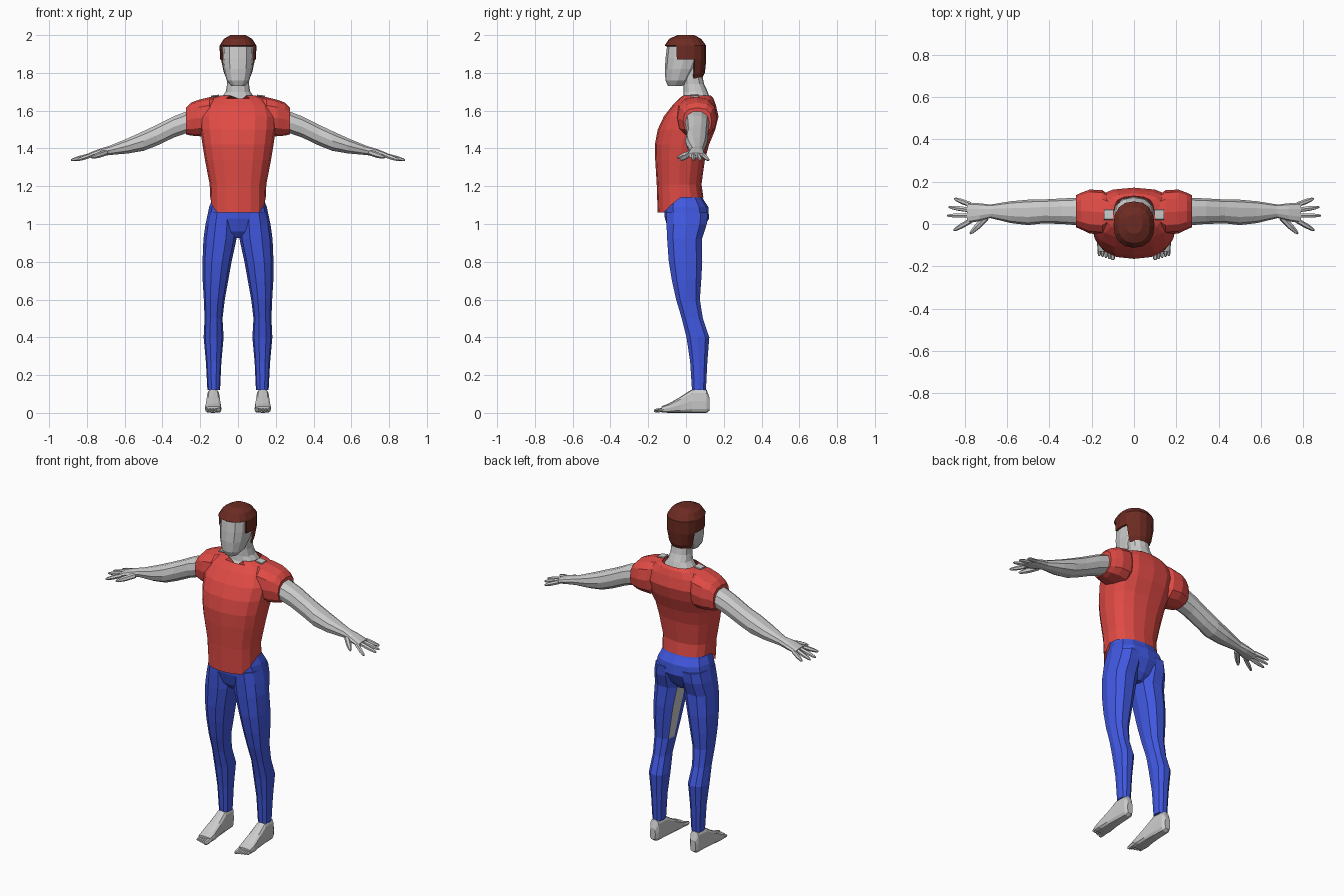
import bpy
import bmesh
from math import cos, sin, pi, copysign
from mathutils import Vector

cube = bpy.data.objects.get("Cube")
if cube:
    bpy.data.objects.remove(cube, do_unlink=True)


def material(name, rgb):
    mat = bpy.data.materials.new(name)
    mat.use_nodes = True
    color = (*rgb, 1)
    mat.diffuse_color = color
    bsdf = next(n for n in mat.node_tree.nodes if n.type == "BSDF_PRINCIPLED")
    bsdf.inputs["Base Color"].default_value = color
    return mat


SKIN = material("pale grey skin", (.6, .6, .6))
SHIRT = material("red shirt", (.75, .07, .06))
PANTS = material("blue trousers", (.053, .098, .75))
HAIR = material("dark brown hair", (.15, .024, .016))


def ring(axis, pos, a0, a1, b0, b1, sides, power):
    """Superellipse filling a box in the plane across the axis."""
    points = []
    for i in range(sides):
        t = 2 * pi * i / sides
        c, s = (copysign(abs(v) ** (2 / power), v) for v in (cos(t), sin(t)))
        a = (a0 + a1) / 2 + c * (a1 - a0) / 2
        b = (b0 + b1) / 2 + s * (b1 - b0) / 2
        point = {"x": (pos, a, b), "y": (a, pos, b), "z": (a, b, pos)}[axis]
        points.append(Vector(point))
    return points


def loft(name, rings, mat, side=1, start_cap=True, end_cap=True, edit=None):
    """Skin a row of rings; side -1 mirrors the part across x."""
    bm = bmesh.new()
    rows = [[bm.verts.new((p.x * side, p.y, p.z)) for p in r] for r in rings]
    count = len(rows[0])
    for low, high in zip(rows, rows[1:]):
        for i in range(count):
            j = (i + 1) % count
            bm.faces.new((low[i], low[j], high[j], high[i]))
    if start_cap:
        bm.faces.new(rows[0][::-1])
    if end_cap:
        bm.faces.new(rows[-1])
    bmesh.ops.recalc_face_normals(bm, faces=bm.faces[:])
    if edit:
        bm.normal_update()
        edit(bm)
    mesh = bpy.data.meshes.new(name)
    bm.to_mesh(mesh)
    bm.free()
    mesh.materials.append(mat)
    obj = bpy.data.objects.new(name, mesh)
    bpy.context.collection.objects.link(obj)
    return obj


def section_loft(name, axis, sections, mat, sides=12, power=2.3, **options):
    return loft(name, [ring(axis, *s, sides, power) for s in sections], mat, **options)


def body_loft(name, sections, mat, sides=12, power=2.3, **options):
    """Upright symmetric part from height, half width, front and back."""
    full = [(z, -w, w, front, back) for z, w, front, back in sections]
    return section_loft(name, "z", full, mat, sides, power, **options)


def digit(name, base, tip, r0, r1, side):
    """Tapered finger or toe with a bent middle."""
    base, tip = Vector(base), Vector(tip)
    turn = Vector((0, 0, 1)).rotation_difference(tip - base)
    rings = []
    for f, r in ((0, r0), (.55, r0), (.9, r1), (1, r1 / 2)):
        centre = base.lerp(tip, f)
        rings.append([centre + turn @ p for p in ring("z", 0, -r, r, -r, r, 6, 2)])
    loft(name, rings, SKIN, side)


# Head and neck
body_loft("head", [
    (1.73, .035, -.095, -.02), (1.76, .06, -.109, .02), (1.82, .077, -.112, .06),
    (1.88, .084, -.108, .088), (1.945, .082, -.1, .09), (1.98, .05, -.06, .06)], SKIN)
body_loft("neck", [
    (1.6, .1, -.06, .13), (1.67, .088, -.015, .125), (1.7, .065, -.012, .115),
    (1.74, .058, -.012, .096), (1.82, .058, -.02, .08)], SKIN)


# Hair cap, cut open round the face and ears
def trim_hair(bm):
    doomed = []
    for face in bm.faces:
        c = face.calc_center_median()
        if (c.z < 1.94 and c.y < -.035) or (c.z < 1.87 and c.y < .04):
            doomed.append(face)
    bmesh.ops.delete(bm, geom=doomed, context="FACES")


hair = body_loft("hair", [
    (1.77, .065, -.07, .085), (1.8, .08, -.1, .1), (1.87, .096, -.11, .107),
    (1.945, .097, -.113, .107), (1.98, .075, -.09, .08), (2, .04, -.045, .045)],
    HAIR, sides=16, start_cap=False, edit=trim_hair)
thickness = hair.modifiers.new("thickness", "SOLIDIFY")
thickness.thickness = .01


# Shirt body with dipped front hem and V neckline
def shape_shirt(bm):
    for v in bm.verts:
        if v.co.z < 1.145 and v.co.y < -.04:
            v.co.z -= .08 * min(1, (-v.co.y - .04) / .08)
        elif v.co.z > 1.675 and v.co.y < 0 and abs(v.co.x) < .03:
            v.co.z = 1.64
            v.co.y -= .025
        elif v.co.y > .1 and v.co.z > 1.4:
            v.co.x *= 1.08


body_loft("shirt_body", [
    (1.14, .147, -.15, .092), (1.21, .15, -.155, .082), (1.34, .175, -.163, .1),
    (1.42, .188, -.165, .122), (1.5, .2, -.15, .155), (1.57, .205, -.117, .172),
    (1.63, .185, -.07, .158), (1.665, .14, -.035, .145), (1.68, .096, -.02, .132)],
    SHIRT, sides=16, power=2.4, start_cap=False, end_cap=False, edit=shape_shirt)

# Seat of the trousers
body_loft("trouser_seat", [
    (.925, .035, -.06, .05), (.96, .1, -.09, .085), (1.03, .165, -.112, .122),
    (1.09, .153, -.118, .118), (1.13, .136, -.105, .092), (1.17, .128, -.1, .075)],
    PANTS, power=2.6)


# Bare strip on the inside of one thigh
def bare_strip(bm):
    for face in bm.faces:
        z = face.calc_center_median().z
        if face.normal.x < -.8 and face.normal.y > 0 and .58 < z < .92:
            face.material_index = 1


for label, side in (("left", 1), ("right", -1)):
    # Trouser leg
    leg = section_loft(label + "_trouser_leg", "z", [
        (.12, .095, .162, .03, .107), (.27, .088, .17, .02, .115),
        (.4, .076, .182, .0, .126), (.5, .082, .177, -.025, .092),
        (.6, .07, .181, -.055, .076), (.7, .052, .187, -.078, .084),
        (.8, .034, .188, -.095, .09), (.92, .008, .183, -.104, .088),
        (1.0, .005, .172, -.108, .115), (1.06, .01, .158, -.11, .12)],
        PANTS, sides=10, side=side, edit=bare_strip if side > 0 else None)
    leg.data.materials.append(SKIN)

    # Foot and toes
    section_loft(label + "_foot", "y", [
        (.125, .115, .15, .012, .08), (.108, .103, .16, 0, .125),
        (.032, .098, .164, 0, .125), (-.03, .092, .17, 0, .085),
        (-.09, .088, .175, 0, .05), (-.13, .091, .172, .003, .034)],
        SKIN, power=3.5, side=side)
    for i in range(5):
        x = .101 + i * .0158
        radius = .013 if i == 0 else .0085
        digit(f"{label}_toe_{i + 1}", (x, -.11, .018),
              (x, -.17 + i * .005, .011), radius, radius * .8, side)

    # Sleeve
    section_loft(label + "_sleeve", "x", [
        (.1, .0, .125, 1.5, 1.678), (.15, -.05, .16, 1.46, 1.672),
        (.21, -.045, .163, 1.465, 1.657), (.25, -.026, .148, 1.468, 1.642),
        (.275, -.015, .136, 1.475, 1.615)], SHIRT, power=2.6, side=side)

    # Bare patch on top of the shoulder
    section_loft(label + "_shoulder_patch", "x", [
        (.1, .02, .068, 1.676, 1.685), (.142, .02, .068, 1.671, 1.68)],
        SKIN, sides=8, power=6, side=side)

    # Arm and palm
    section_loft(label + "_arm", "x", [
        (.24, -.008, .125, 1.49, 1.61), (.34, .0, .121, 1.455, 1.573),
        (.43, .003, .116, 1.412, 1.527), (.5, -.005, .115, 1.385, 1.494),
        (.58, .004, .108, 1.372, 1.457), (.68, .028, .092, 1.364, 1.415),
        (.73, .014, .098, 1.357, 1.4), (.79, .003, .102, 1.35, 1.376)],
        SKIN, sides=10, side=side)

    # Fingers and thumb
    tips = ((.853, -.03), (.884, .04), (.877, .08), (.85, .12))
    for i, (x, y) in enumerate(tips):
        digit(f"{label}_finger_{i + 1}", (.775, .014 + i * .026, 1.365),
              (x, y, 1.338), .012, .008, side)
    digit(label + "_thumb", (.7, .03, 1.378), (.775, -.046, 1.352), .015, .009, side)
